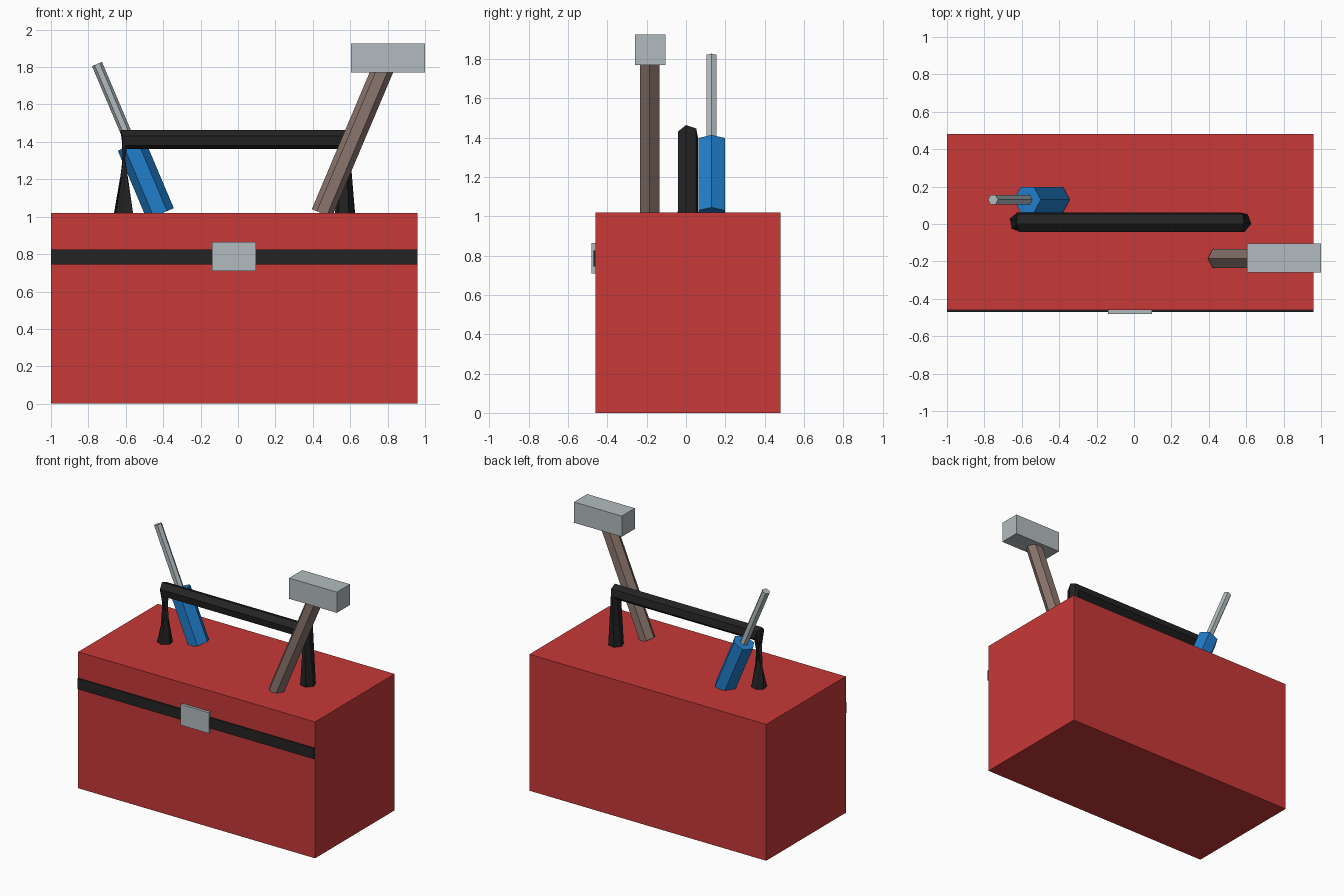
import bpy, bmesh, math
from mathutils import Vector, Matrix

if "Cube" in bpy.data.objects:
    bpy.data.objects.remove(bpy.data.objects["Cube"])


def material(name, rgb):
    m = bpy.data.materials.new(name)
    m.diffuse_color = (*rgb, 1)
    m.use_nodes = True
    m.node_tree.nodes["Principled BSDF"].inputs["Base Color"].default_value = m.diffuse_color
    return m


RED = material("red_paint", (0.58, 0.04, 0.04))
BLACK = material("black_trim", (0.017, 0.017, 0.017))
STEEL = material("steel", (0.45, 0.50, 0.52))
BLUE = material("blue_grip", (0.015, 0.21, 0.60))
WOOD = material("brown_wood", (0.26, 0.18, 0.155))


def finish(bm, name, mat):
    bmesh.ops.recalc_face_normals(bm, faces=bm.faces)
    mesh = bpy.data.meshes.new(name)
    bm.to_mesh(mesh)
    bm.free()
    mesh.materials.append(mat)
    ob = bpy.data.objects.new(name, mesh)
    bpy.context.collection.objects.link(ob)
    return ob


def box(name, lo, hi, mat):
    lo, hi = Vector(lo), Vector(hi)
    bm = bmesh.new()
    bmesh.ops.create_cube(bm, size=1, matrix=Matrix.Translation((lo + hi) / 2)
                          @ Matrix.Diagonal((*(hi - lo), 1)))
    return finish(bm, name, mat)


def loft(name, rings, mat):
    bm = bmesh.new()
    rows = [[bm.verts.new(p) for p in r] for r in rings]
    n = len(rows[0])
    for a, b in zip(rows, rows[1:]):
        for i in range(n):
            j = (i + 1) % n
            bm.faces.new((a[i], a[j], b[j], b[i]))
    bm.faces.new(rows[0])
    bm.faces.new(rows[-1])
    return finish(bm, name, mat)


def hexagon(centre, side, r, phase):
    # six points in the plane of the y axis and the given side direction
    side = Vector(side).normalized()
    angles = [math.radians(phase + 60 * k) for k in range(6)]
    return [Vector(centre) + r * (math.cos(a) * Vector((0, 1, 0)) + math.sin(a) * side)
            for a in angles]


def leaning_rod(name, base, tilt, start, end, r, mat):
    axis = Vector((math.sin(tilt), 0, math.cos(tilt)))
    side = (math.cos(tilt), 0, -math.sin(tilt))
    loft(name, [hexagon(Vector(base) + axis * d, side, r, 30) for d in (start, end)], mat)


# Toolbox body, lid band and latch
box("toolbox_body", (-1, -0.46, 0), (0.96, 0.48, 1.02), RED)
box("lid_band", (-1, -0.47, 0.745), (0.96, -0.455, 0.825), BLACK)
box("latch", (-0.14, -0.48, 0.71), (0.095, -0.455, 0.865), STEEL)

# Carry handle: one six-sided bar, with the twisted left leg
L, R, Y, TOP = -0.612, 0.572, 0.01, 1.413
loft("carry_handle", [
    hexagon((L, Y, 1.015), (-1, 0, 0), 0.055, 250),
    hexagon((L, Y, TOP), (-0.31, 0, 0.95), 0.055, 100),
    hexagon((R, Y, TOP), (0.31, 0, 0.95), 0.055, 100),
    hexagon((R, Y, 1.015), (1, 0, 0), 0.055, 100),
], BLACK)

# Screwdriver leaning left
driver_base = (-0.415, 0.13, 1.015)
leaning_rod("screwdriver_grip", driver_base, -0.4, 0, 0.40, 0.078, BLUE)
leaning_rod("screwdriver_shaft", driver_base, -0.4, 0.38, 0.87, 0.029, STEEL)

# Hammer leaning right
leaning_rod("hammer_handle", (0.448, -0.185, 1.018), 0.4, 0, 0.87, 0.058, WOOD)
box("hammer_head", (0.605, -0.26, 1.77), (1.0, -0.105, 1.925), STEEL)
